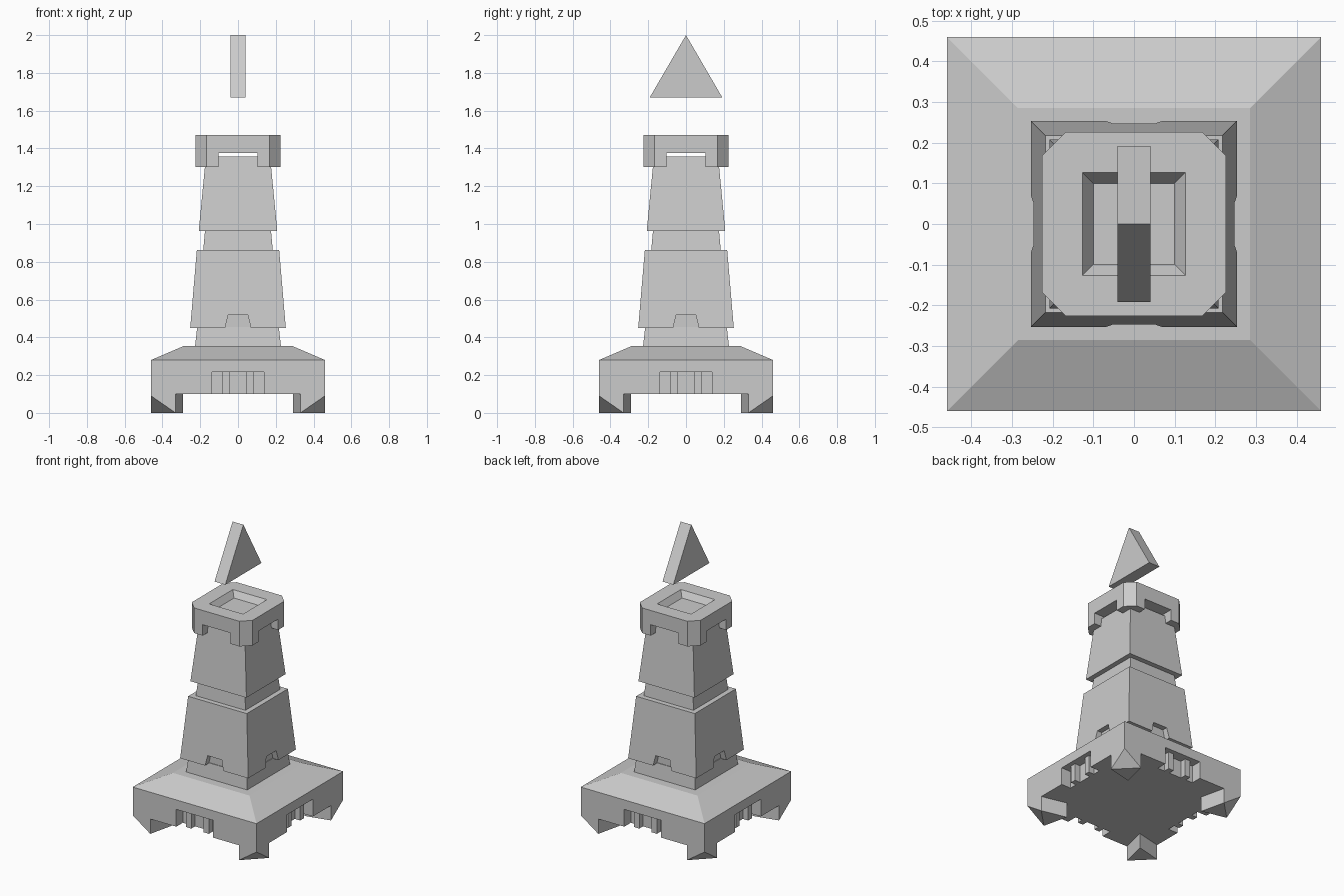
import bpy, bmesh
from math import pi
from mathutils import Matrix

if "Cube" in bpy.data.objects:
    bpy.data.objects.remove(bpy.data.objects["Cube"])


def make_object(name, bm):
    bmesh.ops.recalc_face_normals(bm, faces=bm.faces)
    mesh = bpy.data.meshes.new(name)
    bm.to_mesh(mesh)
    bm.free()
    obj = bpy.data.objects.new(name, mesh)
    bpy.context.collection.objects.link(obj)
    return obj


def loft(name, rings):
    """Closed solid through matching rings of points."""
    bm = bmesh.new()
    loops = [[bm.verts.new(p) for p in ring] for ring in rings]
    n = len(loops[0])
    for a, b in zip(loops, loops[1:]):
        for i in range(n):
            j = (i + 1) % n
            bm.faces.new((a[i], a[j], b[j], b[i]))
    bm.faces.new(loops[0][::-1])
    bm.faces.new(loops[-1])
    return make_object(name, bm)


def square(r, z):
    return [(-r, -r, z), (r, -r, z), (r, r, z), (-r, r, z)]


def octagon(r, c, z):
    return [(x, y, z) for x, y in ((-c, -r), (c, -r), (r, -c), (r, c),
                                   (c, r), (-c, r), (-r, c), (-r, -c))]


def extrude_y(name, profile, y0, y1):
    return loft(name, [[(x, y, z) for x, z in profile] for y in (y0, y1)])


def box_profile(x0, x1, z0, z1):
    return [(x0, z0), (x1, z0), (x1, z1), (x0, z1)]


def turn(obj, k):
    obj.data.transform(Matrix.Rotation(k * pi / 2, 4, 'Z'))
    return obj


def cut(obj, cutter):
    mod = obj.modifiers.new("cut", 'BOOLEAN')
    mod.operation = 'DIFFERENCE'
    mod.solver = 'EXACT'
    mod.object = cutter
    bpy.context.view_layer.update()
    deps = bpy.context.evaluated_depsgraph_get()
    mesh = bpy.data.meshes.new_from_object(obj.evaluated_get(deps))
    obj.modifiers.clear()
    obj.data = mesh
    bpy.data.objects.remove(cutter)


# Plinth with a toothed notch in the bottom of every side
base = loft("base", [square(.46, .1), square(.46, .28), square(.285, .355)])
for k in range(4):
    cut(base, turn(extrude_y("notch", box_profile(-.137, .137, 0, .216), -.6, -.39), k))
for k in range(4):
    for s in (-1, 1):
        x0, x1 = sorted((s * .046, s * .085))
        turn(extrude_y("notch_tooth", box_profile(x0, x1, .1, .216), -.43, -.388), k)

# Kite-shaped corner feet with the outer corner sliced off
for k in range(4):
    bm = bmesh.new()
    kite = [(.46, .46), (.33, .46), (.29, .29), (.46, .33)]
    for x, y in kite:
        bm.verts.new((x, y, .1))
    for x, y in kite[1:]:
        bm.verts.new((x, y, 0))
    bm.verts.new((.46, .46, .09))
    bmesh.ops.convex_hull(bm, input=bm.verts[:])
    bmesh.ops.dissolve_limit(bm, angle_limit=.01, verts=bm.verts[:], edges=bm.edges[:])
    turn(make_object("foot", bm), k)

# Tower: necks and tapered blocks
loft("lower_neck", [square(.227, .355), square(.216, .455)])
lower = loft("lower_block", [square(.253, .45), square(.218, .862)])
for k in range(4):
    arch = [(-.072, .4), (.072, .4), (.068, .45), (.052, .518), (-.052, .518), (-.068, .45)]
    cut(lower, turn(extrude_y("arch", arch, -.4, -.212), k))
loft("upper_neck", [square(.184, .862), square(.175, .962)])
loft("upper_block", [square(.208, .962), square(.17, 1.357)])

# Chamfered cap on four corner legs, with a sunken top
cap = loft("cap", [octagon(.226, .168, 1.303), octagon(.226, .168, 1.472)])
for k in range(2):
    cut(cap, turn(extrude_y("tunnel", box_profile(-.104, .104, 1.2, 1.376), -.5, .5), k))
cut(cap, loft("recess", [square(.1, 1.432), square(.1265, 1.472), square(.1265, 1.6)]))

# Floating triangular finial
turn(extrude_y("finial", [(-.192, 1.67), (.192, 1.67), (0, 2)], -.04, .04), 1)
